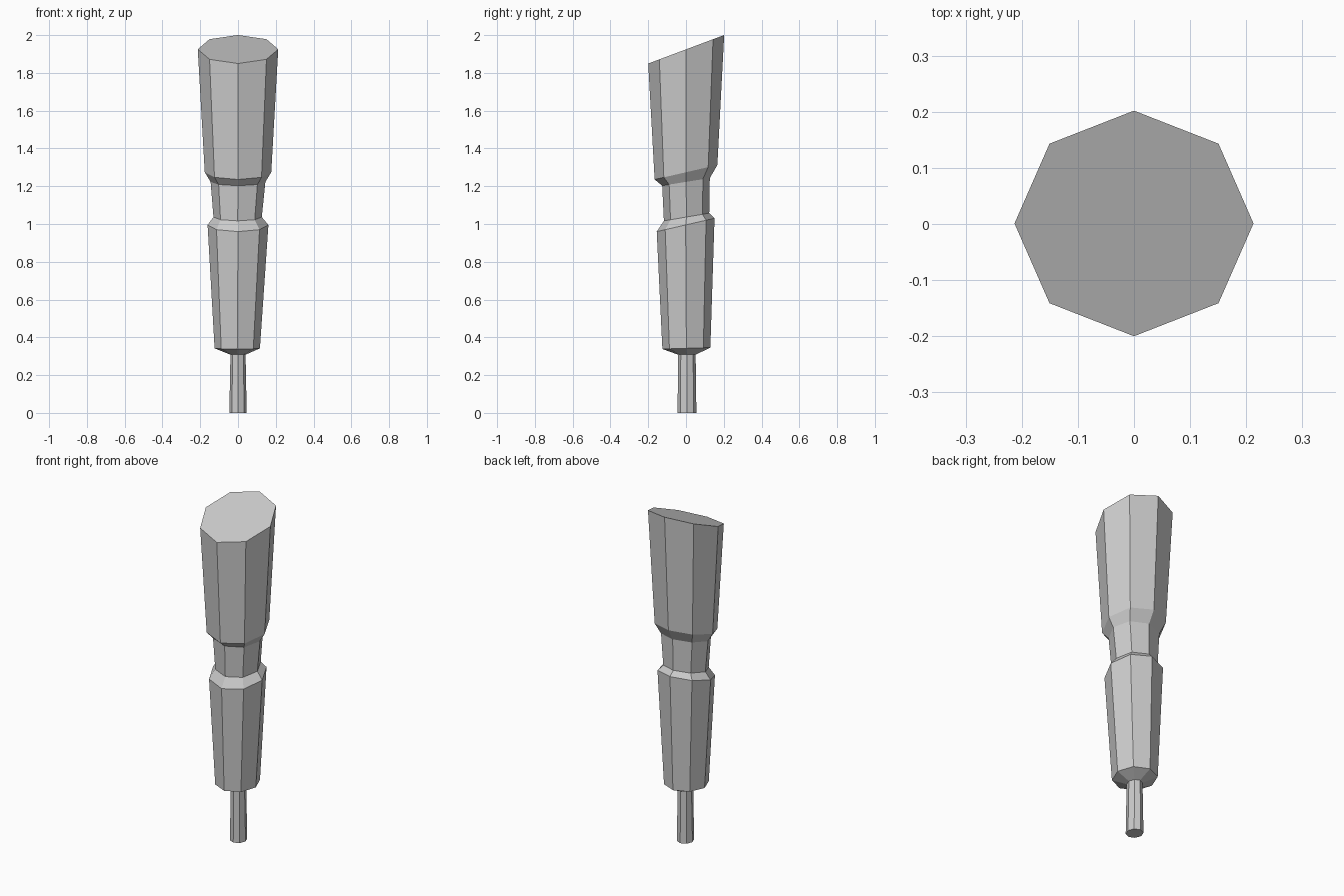
import bpy
import bmesh
from math import cos, sin, pi

cube = bpy.data.objects.get("Cube")
if cube:
    bpy.data.objects.remove(cube, do_unlink=True)

grey = bpy.data.materials.new("plain grey")
grey.use_nodes = True
colour = (0.6, 0.6, 0.6, 1.0)
grey.diffuse_color = colour
grey.node_tree.nodes["Principled BSDF"].inputs["Base Color"].default_value = colour

SIDES = 8

# Tilted octagonal rings, bottom to top:
# (height, x radius, y radius, x centre, y centre, rise per unit of y)
RINGS = [
    (0.0, 0.046, 0.050, 0.0, 0.005, 0.0),       # stem foot
    (0.308, 0.040, 0.046, 0.0, 0.005, 0.0),     # stem top
    (0.342, 0.120, 0.127, -0.004, 0.002, 0.03), # lower body base
    (0.995, 0.161, 0.153, 0.0, -0.002, 0.23),   # lower body shoulder
    (1.037, 0.128, 0.120, -0.002, 0.003, 0.17), # neck base
    (1.223, 0.145, 0.126, 0.0, 0.0, 0.16),      # neck top
    (1.274, 0.176, 0.166, 0.0, 0.0, 0.23),      # upper body base
    (1.925, 0.213, 0.201, 0.0, 0.001, 0.375),   # slanted top
]


def ring(bm, z, rx, ry, cx, cy, tilt):
    verts = []
    for i in range(SIDES):
        a = 2 * pi * i / SIDES
        y = ry * sin(a)
        verts.append(bm.verts.new((cx + rx * cos(a), cy + y, z + tilt * y)))
    return verts


# Loft the rings into one closed faceted body
bm = bmesh.new()
loops = [ring(bm, *r) for r in RINGS]
for low, high in zip(loops, loops[1:]):
    for i in range(SIDES):
        j = (i + 1) % SIDES
        bm.faces.new((low[i], low[j], high[j], high[i]))
bm.faces.new(loops[0][::-1])
bm.faces.new(loops[-1])
bmesh.ops.recalc_face_normals(bm, faces=bm.faces)

mesh = bpy.data.meshes.new("faceted_handle")
bm.to_mesh(mesh)
bm.free()
mesh.materials.append(grey)
handle = bpy.data.objects.new("faceted_handle", mesh)
bpy.context.collection.objects.link(handle)
